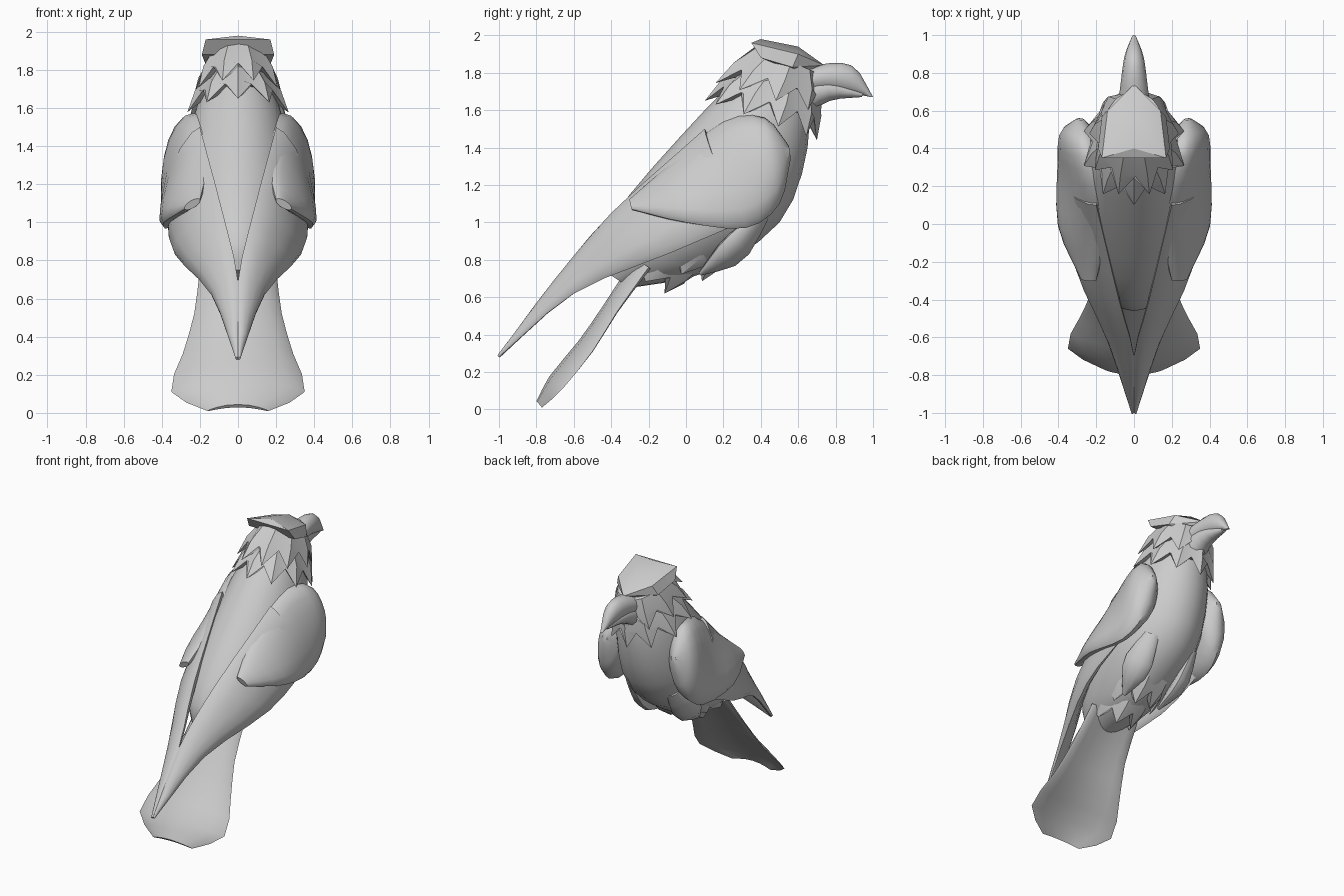
import bpy, bmesh, math
from mathutils import Vector

if "Cube" in bpy.data.objects:
    bpy.data.objects.remove(bpy.data.objects["Cube"])

colour = (0.6, 0.6, 0.6, 1)
grey = bpy.data.materials.new("plain_grey")
grey.use_nodes = True
grey.diffuse_color = colour
grey.node_tree.nodes["Principled BSDF"].inputs["Base Color"].default_value = colour


def finish(bm, name, mirror=False, angle=40):
    bmesh.ops.recalc_face_normals(bm, faces=bm.faces)
    mesh = bpy.data.meshes.new(name)
    bm.to_mesh(mesh)
    bm.free()
    mesh.materials.append(grey)
    part = bpy.data.objects.new(name, mesh)
    bpy.context.collection.objects.link(part)
    bpy.ops.object.select_all(action='DESELECT')
    part.select_set(True)
    bpy.context.view_layer.objects.active = part
    bpy.ops.object.shade_smooth_by_angle(angle=math.radians(angle))
    if mirror:
        modifier = part.modifiers.new("Mirror", 'MIRROR')
        modifier.use_mirror_merge = False


def skin(rings):
    """Bridge rings of points and cap both ends."""
    bm = bmesh.new()
    rows = [[bm.verts.new(point) for point in ring] for ring in rings]
    count = len(rows[0])
    for row, following in zip(rows, rows[1:]):
        for i in range(count):
            j = (i + 1) % count
            bm.faces.new((row[i], row[j], following[j], following[i]))
    bm.faces.new(rows[0])
    bm.faces.new(rows[-1])
    return bm


def flow(keys, t):
    """Smooth curve through evenly timed key points."""
    keys = [Vector(key) for key in keys]
    last = len(keys) - 1
    i = min(int(t * last), last - 1)
    f = t * last - i
    start, end = keys[i], keys[i + 1]
    before = keys[i - 1] if i else start * 2 - end
    after = keys[i + 2] if i + 2 <= last else end * 2 - start
    leave, arrive = (end - before) / 2, (after - start) / 2
    bend = (end - start) * 3 - leave * 2 - arrive
    return start + leave * f + bend * f**2 + (leave + arrive - (end - start) * 2) * f**3


def centre(*points):
    """Lift side-view points onto the centre plane."""
    return [(0, y, z) for y, z in points]


def loft(name, upper, lower, depth, steps=9, sides=16, arch=0, mirror=False):
    """Ellipses stretched between two edge curves, with a half depth along the way."""
    times = [i / (steps - 1) for i in range(steps)]
    tops = [flow(upper, t) for t in times]
    bottoms = [flow(lower, t) for t in times]
    mids = [(a + b) / 2 for a, b in zip(tops, bottoms)]
    rings = []
    for k, t in enumerate(times):
        across = (tops[k] - bottoms[k]) / 2
        along = mids[min(k + 1, steps - 1)] - mids[max(k - 1, 0)]
        out = across.cross(along).normalized()
        half = flow([(d, 0) for d in depth], t).x
        ring = []
        for i in range(sides):
            turn = math.tau * i / sides
            s = math.sin(turn)
            rise = half * s + arch * across.length * s * s
            ring.append(mids[k] + across * math.cos(turn) + out * rise)
        rings.append(ring)
    finish(skin(rings), name, mirror)


def skirt(name, root, root_width, tips, tip_width, teeth, shift=0):
    """Ring of pointed, ridged feathers between two ellipses."""
    def on_ellipse(ends, width, turn):
        back, front = (Vector(end) for end in centre(*ends))
        side = Vector((width * math.sin(turn), 0, 0))
        return (back + front) / 2 + (back - front) / 2 * math.cos(turn) + side

    core = sum((Vector(end) for end in centre(*tips)), Vector()) / 2
    rings = [[], [], [], []]
    for i in range(teeth * 2):
        turn = math.pi * (i + shift) / teeth
        ridge = i % 2 == 0
        start = on_ellipse(root, root_width, turn)
        tip = on_ellipse(tips, tip_width, turn)
        middle = start.lerp(tip, 0.5)
        rings[0].append(start)
        rings[1].append(middle.lerp(core, -0.08 if ridge else 0.03))
        rings[2].append(tip if ridge else start.lerp(tip, 0.55))
        rings[3].append(middle.lerp(core, 0.2))
    finish(skin(rings), name, angle=32)


# Body from the head core to under the tail
loft("body",
     centre((.4, 1.9), (.1, 1.6), (-.3, 1.15), (-.45, .9), (-.45, .75)),
     centre((.65, 1.8), (.65, 1.4), (.5, 1), (.1, .73), (-.3, .65)),
     (.12, .25, .3, .21, .1), steps=13, sides=20)

# Wings: long flight feathers, then the shoulder shell over them
loft("flight_feathers",
     [(.2, .1, 1.5), (.08, -.4, 1.05), (0, -.7, .69), (0, -1, .29)],
     [(.35, .3, 1), (.33, -.1, .83), (.14, -.6, .62), (.01, -1, .28)],
     (.05, .05, .03, .01), steps=10, sides=12, arch=.13, mirror=True)
loft("wing_shoulder",
     [(.28, .55, 1.41), (.25, .42, 1.56), (.2, .2, 1.54), (.16, -.07, 1.32),
      (.2, -.3, 1.12)],
     [(.29, .56, 1.34), (.33, .5, 1.1), (.37, .32, .97), (.39, 0, 1), (.28, -.29, 1.07)],
     (.02, .1, .09, .07, .02), steps=13, mirror=True)

# Tail fan, arched across its width
edge = [(.2, -.2, .76), (.23, -.37, .52), (.29, -.5, .31), (.35, -.66, .11), (.16, -.77, .01)]
loft("tail", edge, [(-x, y, z) for x, y, z in edge],
     (.05, .03, .03, .02, .01), arch=-.22)

# Thigh feathers and belly tufts
loft("thigh_feathers",
     [(.22, .38, 1.06), (.26, .2, .9), (.16, .07, .73)],
     [(.15, .44, 1.02), (.12, .3, .8), (.14, .08, .72)],
     (.02, .05, .01), steps=6, sides=10, mirror=True)
skirt("belly_tuft", [(-.3, 1), (.3, .85)], .23, [(-.4, .85), (.1, .68)], .18, 9)
skirt("under_tail_tuft", [(-.4, .9), (.1, .75)], .18, [(-.4, .8), (-.1, .61)], .14, 7)

# Feather collars around the neck and cheeks
skirt("neck_collar", [(.3, 1.83), (.7, 1.7)], .16, [(.1, 1.65), (.7, 1.44)], .28, 10)
skirt("cheek_collar", [(.37, 1.94), (.7, 1.8)], .15, [(.14, 1.75), (.72, 1.58)], .24, 9, 1)

# Crown cap as a faceted hull
crown = bmesh.new()
for x, y, z in [(0, .74, 1.84), (.14, .6, 1.9), (.17, .57, 1.83), (.19, .4, 1.88),
                (.17, .35, 1.96), (0, .4, 1.98), (0, .6, 1.94), (.1, .6, 1.8)]:
    for side in (-1, 1):
        crown.verts.new((x * side, y, z))
bmesh.ops.remove_doubles(crown, verts=crown.verts, dist=.001)
bmesh.ops.convex_hull(crown, input=crown.verts)
finish(crown, "crown", angle=30)

# Hooked beak in two halves
loft("upper_beak",
     centre((.58, 1.8), (.75, 1.85), (.9, 1.83), (1, 1.67)),
     centre((.58, 1.67), (.75, 1.7), (.88, 1.69), (.99, 1.67)),
     (.09, .07, .05, .01), sides=12)
loft("lower_beak",
     centre((.58, 1.74), (.75, 1.77), (.95, 1.7)),
     centre((.62, 1.56), (.77, 1.65), (.94, 1.67)),
     (.09, .065, .02), steps=7, sides=12)
